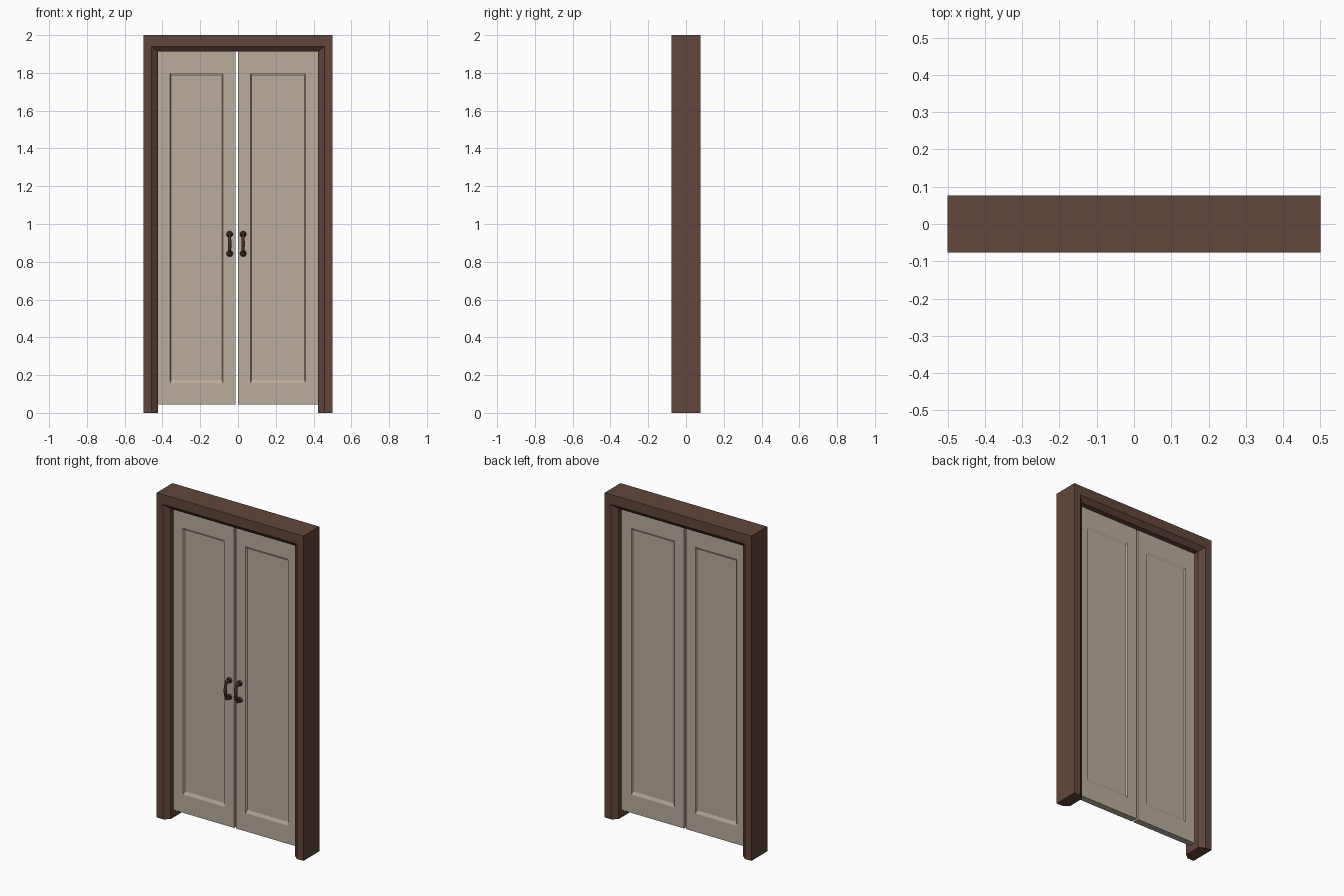
import bpy, bmesh, math
from mathutils import Vector, Matrix

if "Cube" in bpy.data.objects:
    bpy.data.objects.remove(bpy.data.objects["Cube"])


def material(name, rgb):
    m = bpy.data.materials.new(name)
    m.diffuse_color = (*rgb, 1)
    m.use_nodes = True
    m.node_tree.nodes["Principled BSDF"].inputs["Base Color"].default_value = m.diffuse_color
    return m


BROWN = material("frame brown", (0.122, 0.0615, 0.043))
BEIGE = material("door beige", (0.479, 0.42, 0.337))
DARK = material("handle dark brown", (0.07, 0.03, 0.021))


def finish(name, bm, mat):
    bmesh.ops.recalc_face_normals(bm, faces=bm.faces)
    me = bpy.data.meshes.new(name)
    bm.to_mesh(me)
    bm.free()
    me.materials.append(mat)
    ob = bpy.data.objects.new(name, me)
    bpy.context.collection.objects.link(ob)
    return ob


def loft(bm, rings):
    """Skin a series of closed rings and cap both ends."""
    loops = [[bm.verts.new(p) for p in r] for r in rings]
    for a, b in zip(loops, loops[1:]):
        n = len(a)
        for i in range(n):
            j = (i + 1) % n
            bm.faces.new((a[i], a[j], b[j], b[i]))
    bm.faces.new(loops[0])
    bm.faces.new(loops[-1])


# Door frame: chamfered profile swept round three sides with mitred corners
# profile = (inset on posts, inset on head, y)
profile = [(0, 0, -0.077), (0.043, 0.06, -0.077), (0.076, 0.088, -0.052),
           (0.076, 0.088, 0.052), (0.043, 0.06, 0.077), (0, 0, 0.077)]
bm = bmesh.new()
loft(bm, [[(s * (0.5 - ix), y, 2 - iz if top else 0) for ix, iz, y in profile]
          for s, top in ((-1, 0), (-1, 1), (1, 1), (1, 0))])
finish("door_frame", bm, BROWN)


# Door leaves: slab with a recessed panel on both faces
def rect(x0, x1, z0, z1, y):
    return [(x0, y, z0), (x1, y, z0), (x1, y, z1), (x0, y, z1)]


def leaf(name, x0, x1):
    z0, z1, t, depth = 0.044, 1.914, 0.02, 0.008
    a, b = x0 + 0.066, x1 - 0.066

    def side(y, floor):
        return [rect(a + 0.006, b - 0.006, 0.175, 1.783, floor),
                rect(a, b, 0.157, 1.8, y),
                rect(x0, x1, z0, z1, y)]
    bm = bmesh.new()
    loft(bm, side(-t, -t + depth) + side(t, t - depth)[::-1])
    finish(name, bm, BEIGE)


leaf("left_door", -0.426, -0.013)
leaf("right_door", 0.0, 0.424)


# Pull handles: bowed bar with flared ends on round rosettes
def handle(name, x):
    path = [(-0.018, 0.946, 0.009), (-0.043, 0.944, 0.007), (-0.057, 0.93, 0.008),
            (-0.062, 0.895, 0.010), (-0.057, 0.86, 0.008), (-0.043, 0.846, 0.007),
            (-0.018, 0.844, 0.009)]
    sides = 10
    rings = []
    for i, (y, z, r) in enumerate(path):
        p, q = path[max(i - 1, 0)], path[min(i + 1, len(path) - 1)]
        t = Vector((0, q[0] - p[0], q[1] - p[1])).normalized()
        n = Vector((0, -t.z, t.y))
        rings.append([Vector((x, y, z)) + r * (n * math.cos(k * math.tau / sides)
                      + Vector((1, 0, 0)) * math.sin(k * math.tau / sides))
                      for k in range(sides)])
    bm = bmesh.new()
    loft(bm, rings)
    for z in (0.946, 0.844):
        # rosette against the door
        bmesh.ops.create_cone(bm, cap_ends=True, segments=12, radius1=0.018, radius2=0.012,
                              depth=0.01, matrix=Matrix.Translation((x, -0.024, z))
                              @ Matrix.Rotation(math.pi / 2, 4, 'X'))
        # knob at the bend
        bmesh.ops.create_uvsphere(bm, u_segments=10, v_segments=6, radius=0.012,
                                  matrix=Matrix.Translation((x, -0.044, z)))
    ob = finish(name, bm, DARK)
    bpy.context.view_layer.objects.active = ob
    ob.select_set(True)
    bpy.ops.object.shade_smooth_by_angle(angle=math.radians(40))
    ob.select_set(False)


handle("left_handle", -0.044)
handle("right_handle", 0.027)
